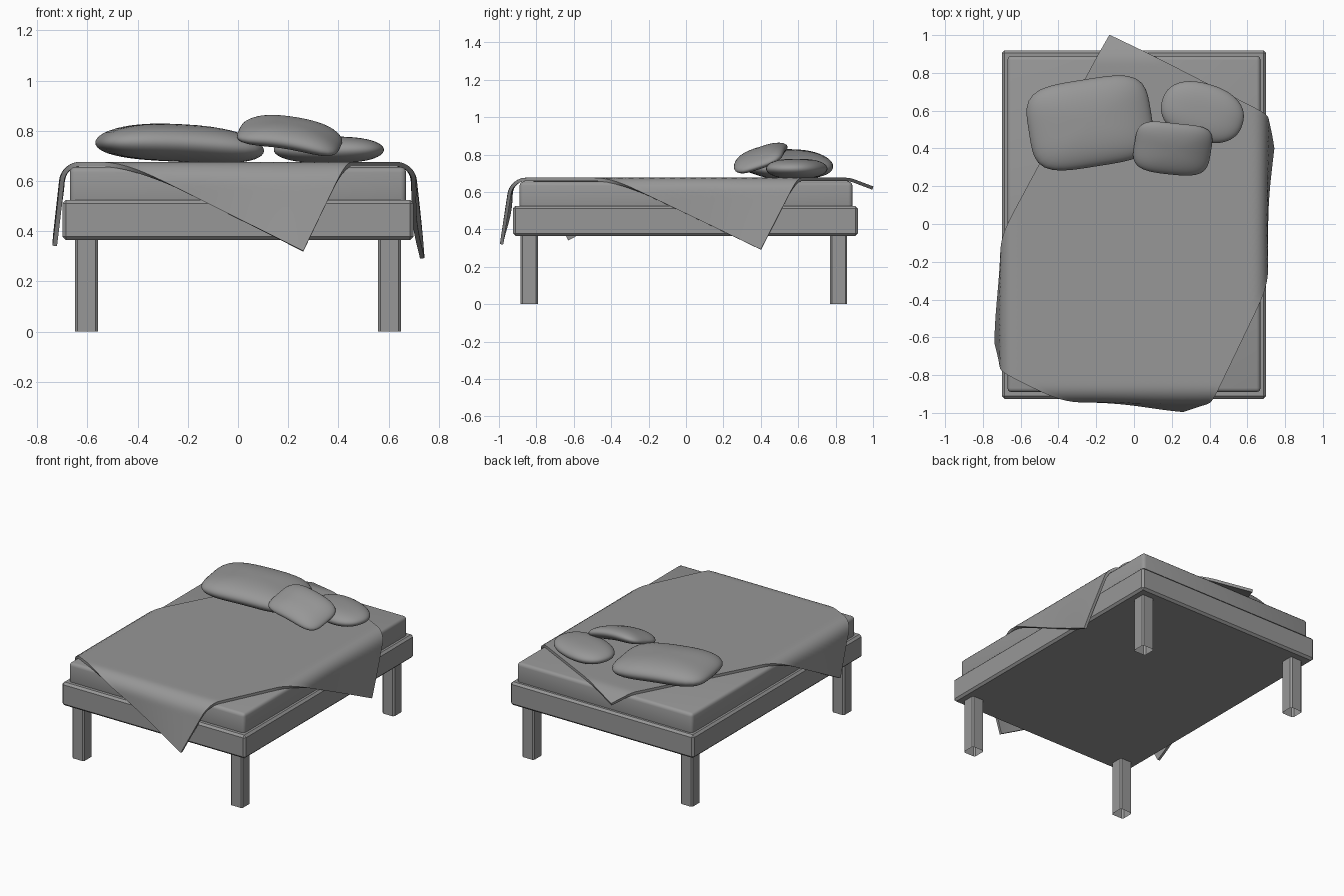
import bpy, bmesh
from math import sin, cos, atan2, hypot, radians
from mathutils import Vector

if "Cube" in bpy.data.objects:
    bpy.data.objects.remove(bpy.data.objects["Cube"])

# One dark grey for every part
grey = bpy.data.materials.new("dark_grey")
grey.use_nodes = True
grey.diffuse_color = (0.31, 0.31, 0.31, 1)
grey.node_tree.nodes["Principled BSDF"].inputs["Base Color"].default_value = grey.diffuse_color


def make_object(name, bm):
    mesh = bpy.data.meshes.new(name)
    bm.to_mesh(mesh)
    bm.free()
    mesh.materials.append(grey)
    ob = bpy.data.objects.new(name, mesh)
    bpy.context.collection.objects.link(ob)
    return ob


def select_only(ob):
    bpy.ops.object.select_all(action='DESELECT')
    ob.select_set(True)
    bpy.context.view_layer.objects.active = ob


def shade(ob, angle=40):
    select_only(ob)
    bpy.ops.object.shade_smooth_by_angle(angle=radians(angle))


def box(name, size, centre, bevel, segments, open_base=False):
    bm = bmesh.new()
    bmesh.ops.create_cube(bm, size=1)
    bmesh.ops.scale(bm, vec=size, verts=bm.verts)
    edges = list(bm.edges)
    if open_base:
        edges = [e for e in edges if abs(e.verts[0].co.z - e.verts[1].co.z) > 0.01]
    bmesh.ops.bevel(bm, geom=edges, offset=bevel, segments=segments,
                    profile=0.5, affect='EDGES')
    if open_base:
        bm.normal_update()
        base = [f for f in bm.faces if f.normal.z < -0.9]
        bmesh.ops.delete(bm, geom=base, context='FACES')
    ob = make_object(name, bm)
    ob.location = centre
    return ob


# Frame, mattress and hollow square legs
box("bed_frame", (1.4, 1.845, 0.16), (0, -0.003, 0.445), 0.014, 1)
shade(box("mattress", (1.34, 1.78, 0.155), (0, 0, 0.578), 0.022, 3))
for end, y in (("front", -0.838), ("back", 0.816)):
    for side, x in (("left", 0.604), ("right", -0.604)):
        box(f"{end}_{side}_leg", (0.092, 0.092, 0.37), (x, y, 0.185), 0.01, 1, True)


# Blanket: a skewed flat sheet whose overhang rolls over the mattress edges
def roll(over, radius, limit):
    """Outward run and drop for a length of cloth past the edge."""
    if over <= 0:
        return over, 0
    turn = min(over / radius, limit)
    rest = over - turn * radius
    return (radius * sin(turn) + rest * cos(limit),
            radius * (1 - cos(turn)) + rest * sin(limit))


def drape(p):
    run_x, drop_x = roll(abs(p.x) - 0.63, 0.08, 1.5)
    if p.y > 0:
        run_y, drop_y = roll(p.y - 0.85, 0.15, 0.36)
    else:
        run_y, drop_y = roll(-p.y - 0.855, 0.095, 1.48)
        # Soft folds grow toward the hanging hems
        run_y += 0.06 * drop_y * sin(6 * p.x)
    run_x -= 0.04 * drop_x * cos(6 * p.y)
    x = (0.63 + run_x) * (1 if p.x > 0 else -1)
    y = 0.85 + run_y if p.y > 0 else -0.855 - run_y
    return Vector((x, y, 0.676 - drop_x - drop_y))


back, right = Vector((-0.13, 1.01, 0)), Vector((1.06, 0.4, 0))
front, left = Vector((0.26, -1.265, 0)), Vector((-1.01, -0.63, 0))
bm = bmesh.new()
bmesh.ops.create_grid(bm, x_segments=56, y_segments=76, size=0.5)
for v in bm.verts:
    s, t = v.co.x + 0.5, v.co.y + 0.5
    v.co = drape(left.lerp(front, s).lerp(back.lerp(right, s), t))
blanket = make_object("blanket", bm)
thick = blanket.modifiers.new("thickness", 'SOLIDIFY')
thick.thickness = 0.018
thick.offset = -1
select_only(blanket)
bpy.ops.object.modifier_apply(modifier=thick.name)
shade(blanket)


# Pillows: spheres squared off in plan, then arched
def pillow(name, half, centre, turn, squareness, arch):
    bm = bmesh.new()
    bmesh.ops.create_uvsphere(bm, u_segments=48, v_segments=24, radius=1)
    for v in bm.verts:
        rho, a = hypot(v.co.x, v.co.y), atan2(v.co.y, v.co.x)
        k = (abs(cos(a)) ** squareness + abs(sin(a)) ** squareness) ** (-1 / squareness)
        spread = rho ** 0.75
        x, y = spread * k * cos(a), spread * k * sin(a)
        v.co = (half[0] * x, half[1] * y,
                half[2] * v.co.z + arch * (0.35 - x * x))
    ob = make_object(name, bm)
    ob.location = centre
    ob.rotation_euler = [radians(d) for d in turn]
    shade(ob, 60)


pillow("large_pillow", (0.328, 0.232, 0.075), (-0.232, 0.535, 0.746), (0, 3, 9), 4, 0.015)
pillow("round_pillow", (0.222, 0.152, 0.053), (0.362, 0.592, 0.724), (0, 0, -17), 2.3, 0)
pillow("small_pillow", (0.206, 0.142, 0.045), (0.207, 0.4, 0.783), (18, 9, -6), 4, 0.025)
